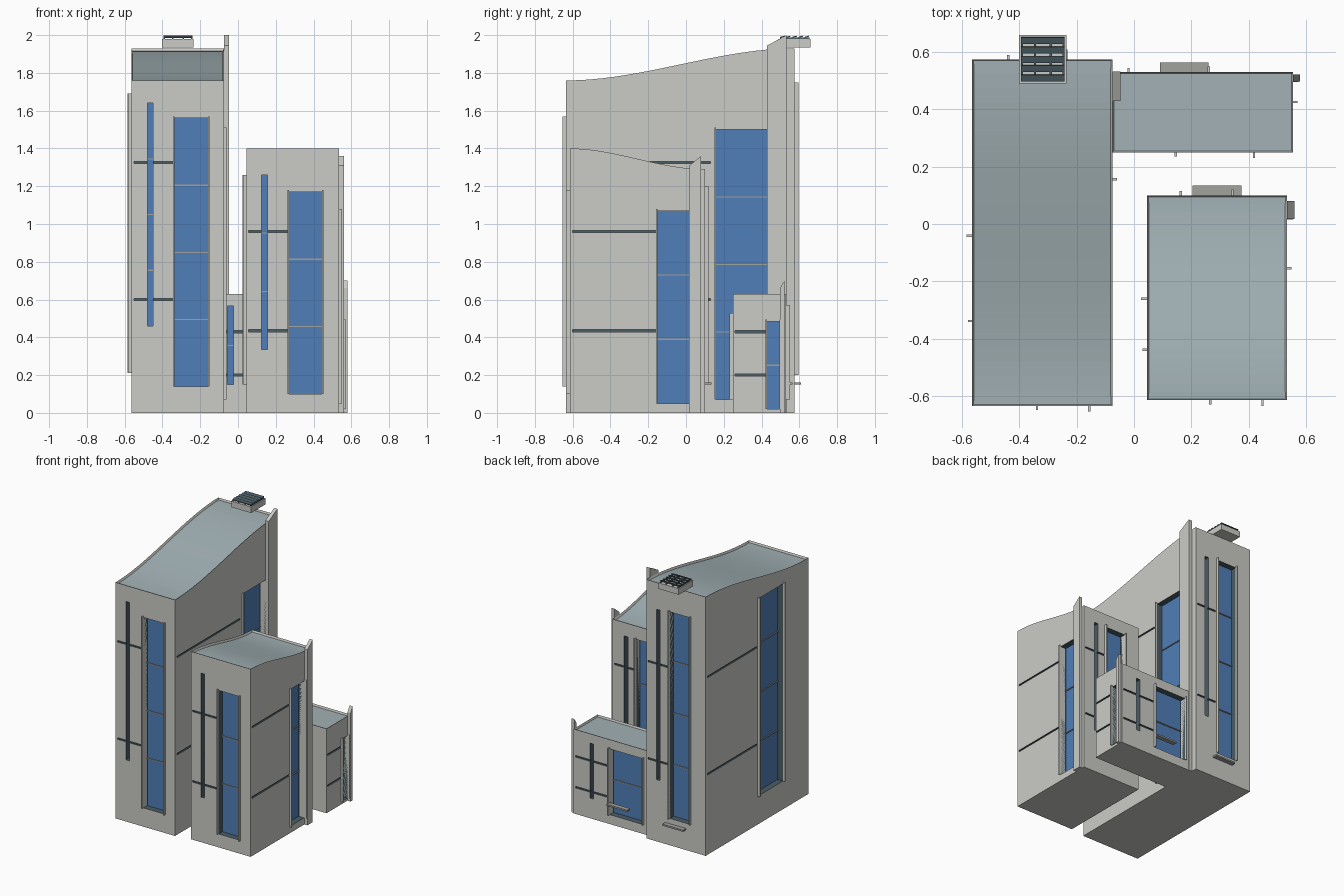
import bpy, bmesh, math
from mathutils import Matrix, Vector

if "Cube" in bpy.data.objects:
    bpy.data.objects.remove(bpy.data.objects["Cube"])


def material(name, rgb):
    m = bpy.data.materials.new(name)
    m.diffuse_color = (*rgb, 1)
    m.use_nodes = True
    m.node_tree.nodes["Principled BSDF"].inputs["Base Color"].default_value = m.diffuse_color
    return m


WALL = material("concrete", (0.60, 0.60, 0.57))
ROOF = material("roof_metal", (0.36, 0.44, 0.46))
DARK = material("dark_reveal", (0.07, 0.11, 0.13))
GLASS = material("blue_glass", (0.08, 0.21, 0.48))
TRIM = material("trim", (0.36, 0.36, 0.34))


def finish(name, bm, *mats):
    bmesh.ops.recalc_face_normals(bm, faces=bm.faces)
    me = bpy.data.meshes.new(name)
    bm.to_mesh(me)
    bm.free()
    for m in mats:
        me.materials.append(m)
    ob = bpy.data.objects.new(name, me)
    bpy.context.collection.objects.link(ob)
    return ob


def add_box(bm, a, b, tilt=0):
    a, b = Vector(a), Vector(b)
    size = [abs(p - q) for p, q in zip(a, b)]
    mat = (Matrix.Translation((a + b) / 2) @ Matrix.Rotation(tilt, 4, 'X')
           @ Matrix.Diagonal((*size, 1)))
    bmesh.ops.create_cube(bm, size=1, matrix=mat)


def boxes(name, mat, corners):
    bm = bmesh.new()
    for c in corners:
        add_box(bm, *c)
    return finish(name, bm, mat)


def prism(bm, yz, x0, x1):
    f = bm.faces.new([bm.verts.new((x0, y, z)) for y, z in yz])
    r = bmesh.ops.extrude_face_region(bm, geom=[f])
    bmesh.ops.translate(bm, vec=(x1 - x0, 0, 0),
                        verts=[v for v in r['geom'] if isinstance(v, bmesh.types.BMVert)])
    bmesh.ops.recalc_face_normals(bm, faces=bm.faces)


def block(name, x0, x1, y0, y1, z_front, z_back, windows, slits, grooves, groove_z):
    # solid body with an S-curved roof sunk behind a thin parapet
    bm = bmesh.new()
    n = 1 if z_front == z_back else 24
    ts = [i / n for i in range(n + 1)]
    top = [(y0 + (y1 - y0) * t, z_front + (z_back - z_front) * t * t * (3 - 2 * t)) for t in ts]
    prism(bm, [(y1, 0), (y0, 0)] + top, x0, x1)
    roof = [f for f in bm.faces if f.normal.z > 0.6]
    bmesh.ops.inset_region(bm, faces=roof, thickness=0.007, depth=-0.015)
    for f in roof:
        f.material_index = 1
    body = finish(name + "_body", bm, WALL, ROOF)

    # u runs along the wall, d is the distance out of the wall
    def span(side, u0, u1, d0, d1, z0, z1):
        def p(u, d, z):
            return {'front': (u, y0 - d, z), 'back': (u, y1 + d, z),
                    'left': (x0 - d, u, z), 'right': (x1 + d, u, z)}[side]
        return p(u0, d0, z0), p(u1, d1, z1)

    cuts, panes, bars, jambs = [], [], [], []

    def opening(side, u0, u1, z0, z1, parts):
        cuts.append(span(side, u0, u1, -0.05, 0.02, z0, z1))
        panes.append(span(side, u0, u1, -0.055, -0.045, z0, z1))
        for i in range(1, parts):
            z = z0 + (z1 - z0) * i / parts
            bars.append(span(side, u0, u1, -0.05, -0.038, z - 0.003, z + 0.003))

    for side, u0, u1, z0, z1 in windows:
        opening(side, u0, u1, z0, z1, max(2, round((z1 - z0) / 0.36)))
        jambs.append(span(side, u0 - 0.008, u0, -0.04, 0.015, z0, z1 + 0.01))
        jambs.append(span(side, u1, u1 + 0.008, -0.04, 0.02, z0, z1 + 0.01))
    for side, u0, u1, z0, z1 in slits:
        opening(side, u0, u1, z0, z1, max(2, round((z1 - z0) / 0.31)))
    for side, u0, u1 in grooves:
        for z in groove_z:
            cuts.append(span(side, u0, u1, -0.01, 0.02, z - 0.006, z + 0.006))

    # carve openings and shadow grooves
    cutter = boxes("cutter", DARK, cuts)
    mod = body.modifiers.new("openings", 'BOOLEAN')
    mod.object, mod.operation, mod.solver = cutter, 'DIFFERENCE', 'EXACT'
    mod.use_self = True
    mod.material_mode = 'TRANSFER'
    dg = bpy.context.evaluated_depsgraph_get()
    body.modifiers[0].show_viewport = True
    me = bpy.data.meshes.new_from_object(body.evaluated_get(dg))
    body.modifiers.clear()
    body.data = me
    bpy.data.objects.remove(cutter)

    boxes(name + "_glass", GLASS, panes)
    boxes(name + "_mullions", TRIM, bars)
    boxes(name + "_jambs", WALL, jambs)


# tall block
block("tall", -0.565, -0.075, -0.635, 0.575, 1.76, 1.93,
      [('front', -0.335, -0.16, 0.14, 1.56), ('right', 0.16, 0.43, 0.07, 1.50),
       ('left', -0.335, -0.045, 0.21, 1.68), ('back', -0.435, -0.27, 0.20, 1.74)],
      [('front', -0.48, -0.45, 0.46, 1.64), ('back', -0.19, -0.16, 0.46, 1.73)],
      [('front', -0.55, -0.345), ('right', -0.61, 0.13), ('left', -0.03, 0.555),
       ('back', -0.255, -0.09)],
      (0.60, 1.325))

# middle block
block("middle", 0.045, 0.535, -0.615, 0.10, 1.40, 1.29,
      [('front', 0.27, 0.445, 0.10, 1.17), ('right', -0.15, 0.015, 0.05, 1.07),
       ('left', -0.435, -0.265, 0.15, 1.25), ('back', 0.167, 0.34, 0.15, 1.19)],
      [('front', 0.125, 0.155, 0.335, 1.26), ('back', 0.41, 0.44, 0.33, 1.19)],
      [('front', 0.055, 0.262), ('right', -0.60, -0.16), ('left', -0.25, 0.085),
       ('back', 0.35, 0.52)],
      (0.435, 0.96))

# low block
block("low", -0.075, 0.555, 0.25, 0.53, 0.63, 0.63,
      [('front', 0.15, 0.415, 0.07, 0.52), ('right', 0.43, 0.495, 0.02, 0.485),
       ('back', -0.015, 0.257, 0.07, 0.56)],
      [('front', -0.055, -0.025, 0.15, 0.565), ('back', 0.39, 0.42, 0.15, 0.56)],
      [('front', -0.06, 0.14), ('right', 0.26, 0.42), ('back', 0.268, 0.54)],
      (0.20, 0.43))

# blade fins with sloped tops on the right-hand walls
for name, x0, x1, y0, y1, z0, z1 in (
        ("tall_fin", -0.075, -0.048, 0.43, 0.533, 1.945, 2.0),
        ("middle_fin", 0.535, 0.56, 0.018, 0.08, 1.31, 1.36),
        ("low_fin", 0.555, 0.58, 0.497, 0.522, 0.66, 0.70)):
    bm = bmesh.new()
    prism(bm, [(y0, 0), (y1, 0), (y1, z1), (y0, z0)], x0, x1)
    finish(name, bm, WALL)

# small ledges on the back walls
boxes("back_ledges", TRIM, [((x, y, 0.149), (x + 0.17, y + 0.034, 0.161))
                            for x, y in ((-0.402, 0.575), (0.205, 0.10), (0.09, 0.53))])

# roof vent: base, side rails and tilted slats
boxes("roof_vent_base", WALL, [((-0.402, 0.49, 1.935), (-0.235, 0.66, 1.98))])
boxes("roof_vent_rails", DARK, [((x, 0.497, 1.98), (x + 0.008, 0.653, 1.988))
                                for x in (-0.395, -0.35, -0.295, -0.25)])
bm = bmesh.new()
for i in range(5):
    y = 0.51 + i * 0.0325
    add_box(bm, (-0.395, y - 0.012, 1.989), (-0.242, y + 0.012, 1.994), math.radians(15))
finish("roof_vent_slats", bm, DARK)
